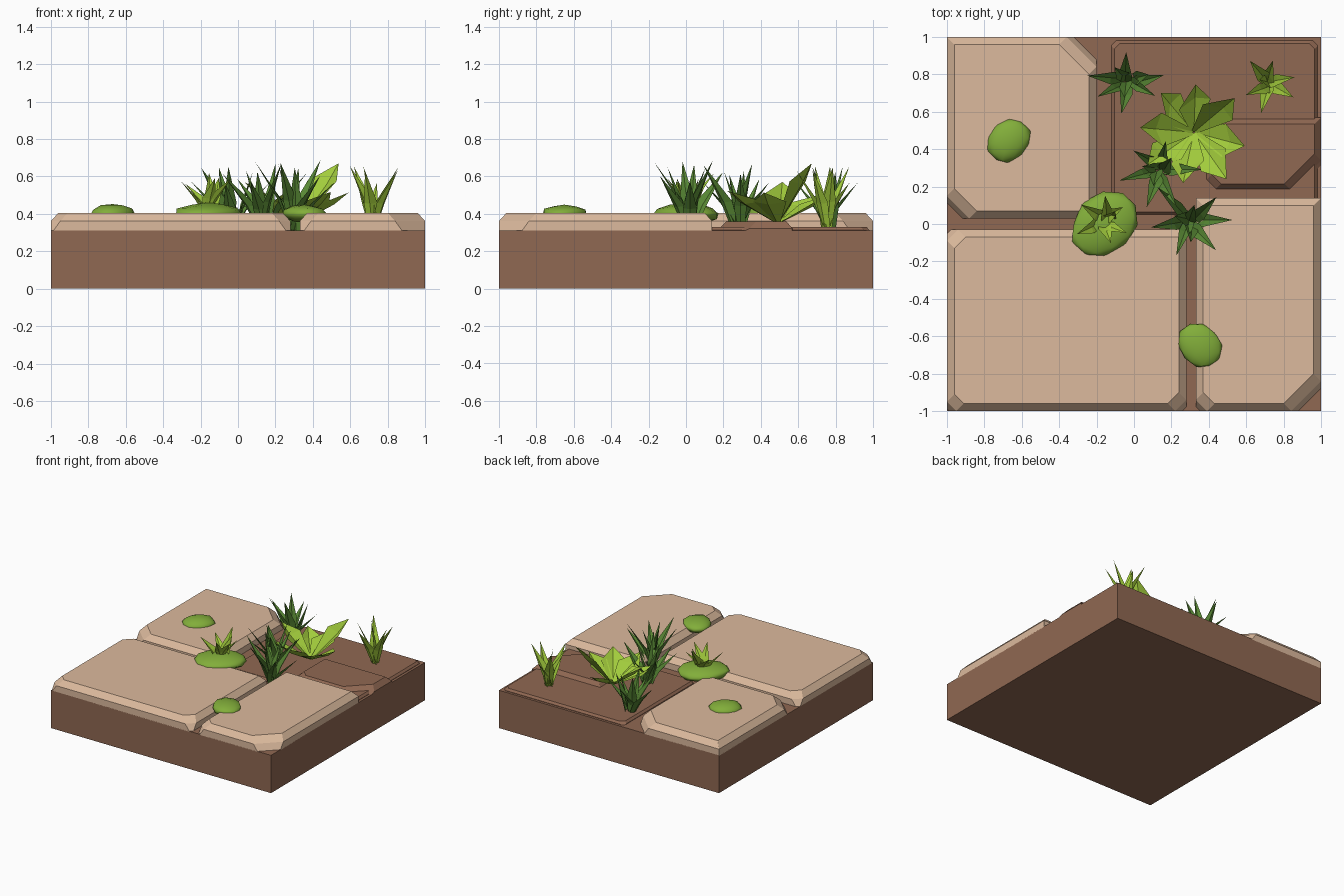
import bpy, bmesh, math, random
from mathutils import Vector

random.seed(7)
cube = bpy.data.objects.get("Cube")
if cube:
    bpy.data.objects.remove(cube)


def material(name, *rgb):
    linear = [((c / 255 + 0.055) / 1.055) ** 2.4 for c in rgb] + [1]
    m = bpy.data.materials.new(name)
    m.use_nodes = True
    m.diffuse_color = linear
    m.node_tree.nodes["Principled BSDF"].inputs["Base Color"].default_value = linear
    return m


stone = material("sandstone", 220, 186, 157)
dirt = material("brown earth", 144, 104, 82)
moss = material("moss green", 130, 174, 58)
dark = material("dark grass", 88, 136, 52)
bright = material("bright grass", 162, 204, 60)


def finish(name, bm, mat):
    mesh = bpy.data.meshes.new(name)
    bm.to_mesh(mesh)
    bm.free()
    mesh.materials.append(mat)
    obj = bpy.data.objects.new(name, mesh)
    bpy.context.collection.objects.link(obj)


# Rectangle outline with each corner cut: front left, front right, back right, back left
def outline(x0, x1, y0, y1, cuts):
    a, b, c, d = [max(k, 0.002) for k in cuts]
    return [(x0, y0 + a), (x0 + a, y0), (x1 - b, y0), (x1, y0 + b),
            (x1, y1 - c), (x1 - c, y1), (x0 + d, y1), (x0, y1 - d)]


# Paving slab: wall, then a sloping rim up to a flat top
def slab(name, box, cuts, top, rim, mat):
    x0, x1, y0, y1 = box
    low = [c - rim for c in cuts]
    inner = (x0 + rim, x1 - rim, y0 + rim, y1 - rim)
    levels = [(outline(*box, low), 0.305), (outline(*box, cuts), top - rim * 1.1),
              (outline(*inner, cuts), top)]
    bm = bmesh.new()
    rings = [[bm.verts.new((x, y, z)) for x, y in pts] for pts, z in levels]
    for r, s in zip(rings, rings[1:]):
        for i in range(8):
            j = (i + 1) % 8
            bm.faces.new((r[i], r[j], s[j], s[i]))
    bm.faces.new(rings[0][::-1])
    bm.faces.new(rings[-1])
    finish(name, bm, mat)


# Earth base
bm = bmesh.new()
bmesh.ops.create_cube(bm, size=2)
for v in bm.verts:
    v.co.z = 0.31 if v.co.z > 0 else 0
finish("earth_base", bm, dirt)

# Stone slabs and sunken earth slabs
slab("back_right_stone", (-1, -0.2, 0.03, 1), (0.12, 0, 0.16, 0), 0.405, 0.04, stone)
slab("front_right_stone", (-1, 0.28, -1, -0.03), (0.05, 0.06, 0, 0.06), 0.405, 0.04, stone)
slab("front_left_stone", (0.33, 1, -1, 0.14), (0.06, 0.16, 0, 0), 0.405, 0.04, stone)
slab("earth_slab", (-0.12, 0.98, 0.05, 0.98), (0.03, 0, 0.03, 0.03), 0.33, 0.015, dirt)
slab("raised_earth_slab", (0.38, 1, 0.18, 0.57), (0.05, 0.16, 0, 0), 0.36, 0.035, dirt)


# Moss cushions
def cushion(name, x, y, rx, ry, height, turn):
    bpy.ops.mesh.primitive_ico_sphere_add(subdivisions=2, radius=1, location=(x, y, 0.4))
    obj = bpy.context.object
    obj.name = name
    for v in obj.data.vertices:
        v.co *= random.uniform(0.93, 1.05)
    obj.scale = (rx, ry, height)
    obj.rotation_euler.z = math.radians(turn)
    obj.data.materials.append(moss)
    bpy.ops.object.shade_smooth()


cushion("back_moss", -0.67, 0.445, 0.13, 0.11, 0.055, 40)
cushion("seam_moss", -0.16, 0, 0.2, 0.155, 0.06, 45)
cushion("front_moss", 0.355, -0.65, 0.13, 0.11, 0.05, -50)


# One folded leaf leaning outwards: narrow foot, wide shoulder, pointed tip
def leaf(bm, foot, angle, reach, height, width, shoulder, foot_width, twist):
    out = Vector((math.cos(angle), math.sin(angle), 0))
    side = Vector((-math.sin(angle + twist), math.cos(angle + twist), 0))
    up = Vector((0, 0, 1))
    rows = []
    for t, w in ((0, foot_width), (shoulder, 1)):
        spine = foot + out * reach * t ** 1.5 + up * height * t
        half = side * width * w / 2
        fold = (out - up * 0.4) * width * w * 0.2
        rows.append([bm.verts.new(p) for p in (spine - half, spine + fold, spine + half)])
    tip = bm.verts.new(foot + out * reach + up * height)
    a, b = rows
    for i in range(2):
        bm.faces.new((a[i], a[i + 1], b[i + 1], b[i]))
        bm.faces.new((b[i], b[i + 1], tip))


# Grass tuft: leaning outer blades and a few upright inner ones
def tuft(name, foot, angles, reach, height, mat, inner=3):
    bm = bmesh.new()
    foot = Vector(foot)
    blades = [(math.radians(a), 1, 0.7) for a in angles]
    blades += [(math.tau * (i + random.random() * 0.6) / inner, 0.45, 0.85) for i in range(inner)]
    for angle, lean, low in blades:
        jitter = Vector((random.uniform(-1, 1), random.uniform(-1, 1), 0)) * 0.02
        leaf(bm, foot + jitter, angle, reach * lean * random.uniform(0.85, 1.1),
             height * random.uniform(low, 1), 0.075, 0.45, 0.65, random.uniform(-0.7, 0.7))
    finish(name, bm, mat)


tuft("back_grass", (-0.03, 0.76, 0.31), (88, 175, 205, 258, 330, 15), 0.2, 0.35, dark)
tuft("middle_grass", (0.14, 0.28, 0.31), (80, 195, 150, 300, 250, 0), 0.2, 0.36, dark)
tuft("front_grass", (0.3, 0.02, 0.31), (45, 250, 315, 190, 135, 0), 0.23, 0.38, dark)
tuft("corner_grass", (0.72, 0.75, 0.32), (130, 330, 255, 200, 75, 10), 0.15, 0.34, bright, 1)
tuft("seam_grass", (-0.16, 0.01, 0.4), (95, 205, 290, 340, 150, 30), 0.15, 0.22, bright, 1)

# Broad leaved plant
bm = bmesh.new()
for angle in (40, 88, 130, 175, 215, 258, 305, 345):
    tall = angle == 40
    leaf(bm, Vector((0.32, 0.49, 0.35)), math.radians(angle), random.uniform(0.25, 0.31),
         0.32 if tall else random.uniform(0.14, 0.24), 0.18, 0.7, 0.15, random.uniform(0.1, 0.5))
finish("broad_leaf_plant", bm, bright)
